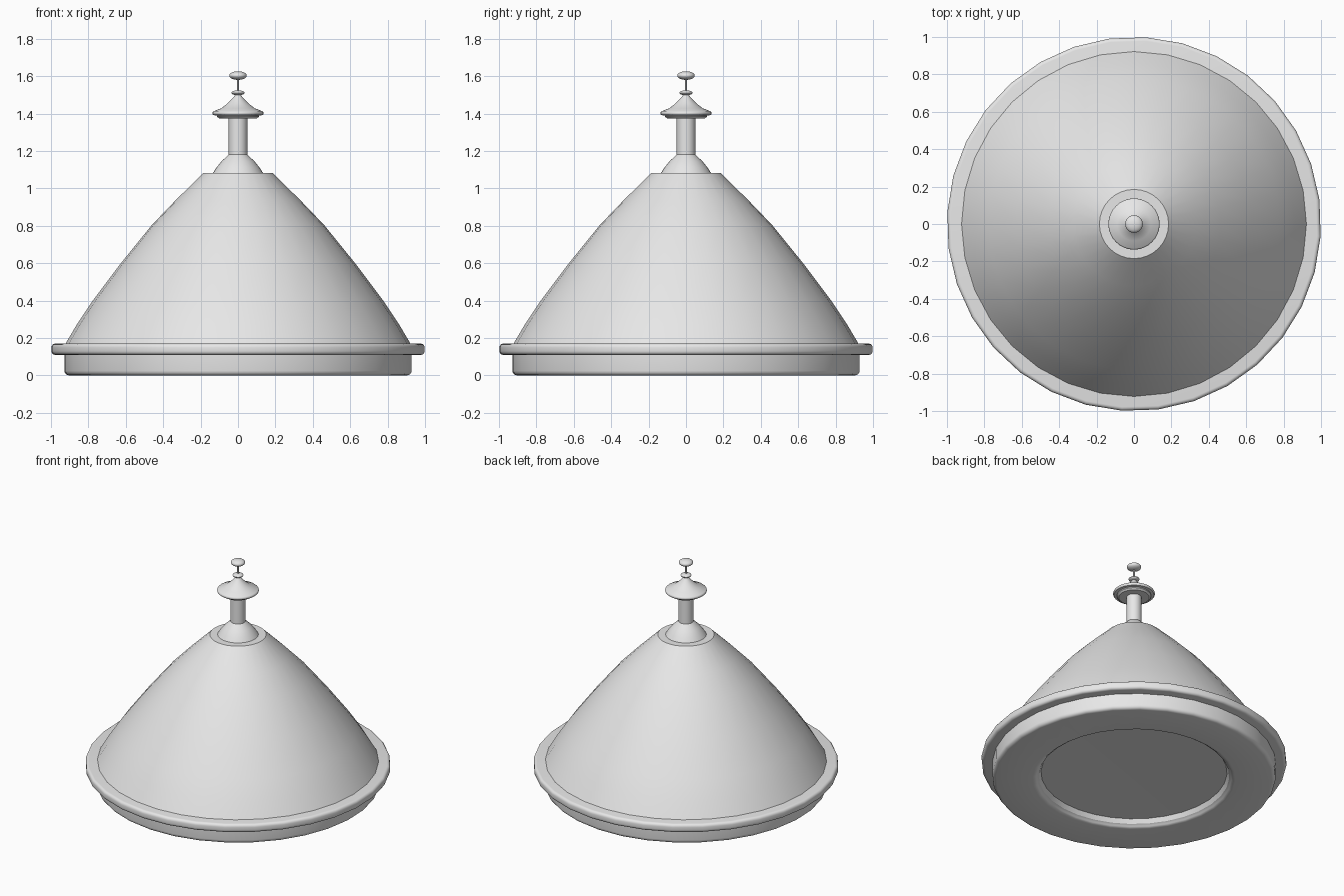
import bpy, bmesh, math
from mathutils import Vector, Matrix

cube = bpy.data.objects.get("Cube")
if cube:
    bpy.data.objects.remove(cube, do_unlink=True)

clay = bpy.data.materials.new("light_grey")
clay.use_nodes = True
grey = (0.8, 0.8, 0.8, 1)
clay.diffuse_color = grey
clay.node_tree.nodes["Principled BSDF"].inputs["Base Color"].default_value = grey


def arc(cx, cz, rx, rz, start, end, steps=4):
    """Points of an elliptical arc in the (radius, height) plane, degrees."""
    angles = [math.radians(start + (end - start) * i / steps) for i in range(steps + 1)]
    return [(cx + rx * math.cos(a), cz + rz * math.sin(a)) for a in angles]


def lathe(name, profile, sides=32, turn=0.0):
    """Turn a (radius, height) profile around the z axis, ends meeting the axis."""
    bm = bmesh.new()
    verts = [bm.verts.new((r, 0, z)) for r, z in profile]
    edges = [bm.edges.new(pair) for pair in zip(verts, verts[1:])]
    bmesh.ops.rotate(bm, verts=verts, matrix=Matrix.Rotation(math.radians(turn), 3, "Z"))
    bmesh.ops.spin(bm, geom=verts + edges, axis=(0, 0, 1), cent=Vector(),
                   angle=math.tau, steps=sides)
    bmesh.ops.remove_doubles(bm, verts=bm.verts, dist=0.0005)
    bmesh.ops.recalc_face_normals(bm, faces=bm.faces)
    mesh = bpy.data.meshes.new(name)
    bm.to_mesh(mesh)
    bm.free()
    mesh.materials.append(clay)
    obj = bpy.data.objects.new(name, mesh)
    bpy.context.collection.objects.link(obj)
    bpy.ops.object.select_all(action="DESELECT")
    obj.select_set(True)
    bpy.context.view_layer.objects.active = obj
    bpy.ops.object.shade_smooth_by_angle(angle=math.radians(32))
    return obj


# Base dish with a rounded foot and a recessed underside
lathe("base_dish",
      [(0, 0.055), (0.61, 0.05), (0.625, 0.02)]
      + arc(0.665, 0.02, 0.03, 0.02, 200, 270)
      + arc(0.905, 0.025, 0.025, 0.025, -90, 0)
      + [(0.93, 0.12), (0, 0.12)], turn=-3.75)

# Projecting rim
lathe("rim",
      [(0, 0.11)]
      + arc(0.98, 0.13, 0.02, 0.02, -90, 0)
      + arc(0.98, 0.15, 0.02, 0.02, 0, 90)
      + [(0, 0.17)], turn=-3.75)

# Bulging conical lid
lathe("lid",
      [(0, 0.165), (0.925, 0.165), (0.86, 0.275), (0.78, 0.395), (0.63, 0.595),
       (0.46, 0.805), (0.33, 0.94), (0.185, 1.082), (0, 1.082)])

# Collar and neck
lathe("collar",
      [(0, 1.08), (0.135, 1.08), (0.115, 1.112), (0.088, 1.145), (0.05, 1.18), (0, 1.18)])
lathe("neck", [(0, 1.17), (0.05, 1.17), (0.05, 1.39), (0, 1.39)])

# Flared cap on the neck
lathe("cap_underside",
      [(0, 1.373), (0.1, 1.373), (0.112, 1.383), (0.112, 1.395), (0, 1.395)])
lathe("cap",
      [(0, 1.39), (0.115, 1.39)]
      + arc(0.125, 1.402, 0.012, 0.012, -60, 60)
      + [(0.09, 1.428), (0.055, 1.455), (0.025, 1.485), (0.012, 1.505), (0, 1.505)])

# Finial: bead, thin rod and flattened knob
lathe("finial_bead", arc(0, 1.511, 0.036, 0.013, -90, 90, 10), sides=24)
lathe("finial_rod", [(0, 1.5), (0.005, 1.5), (0.005, 1.6), (0, 1.6)], sides=12)
lathe("finial_knob", arc(0, 1.603, 0.047, 0.023, -90, 90, 12), sides=24)
